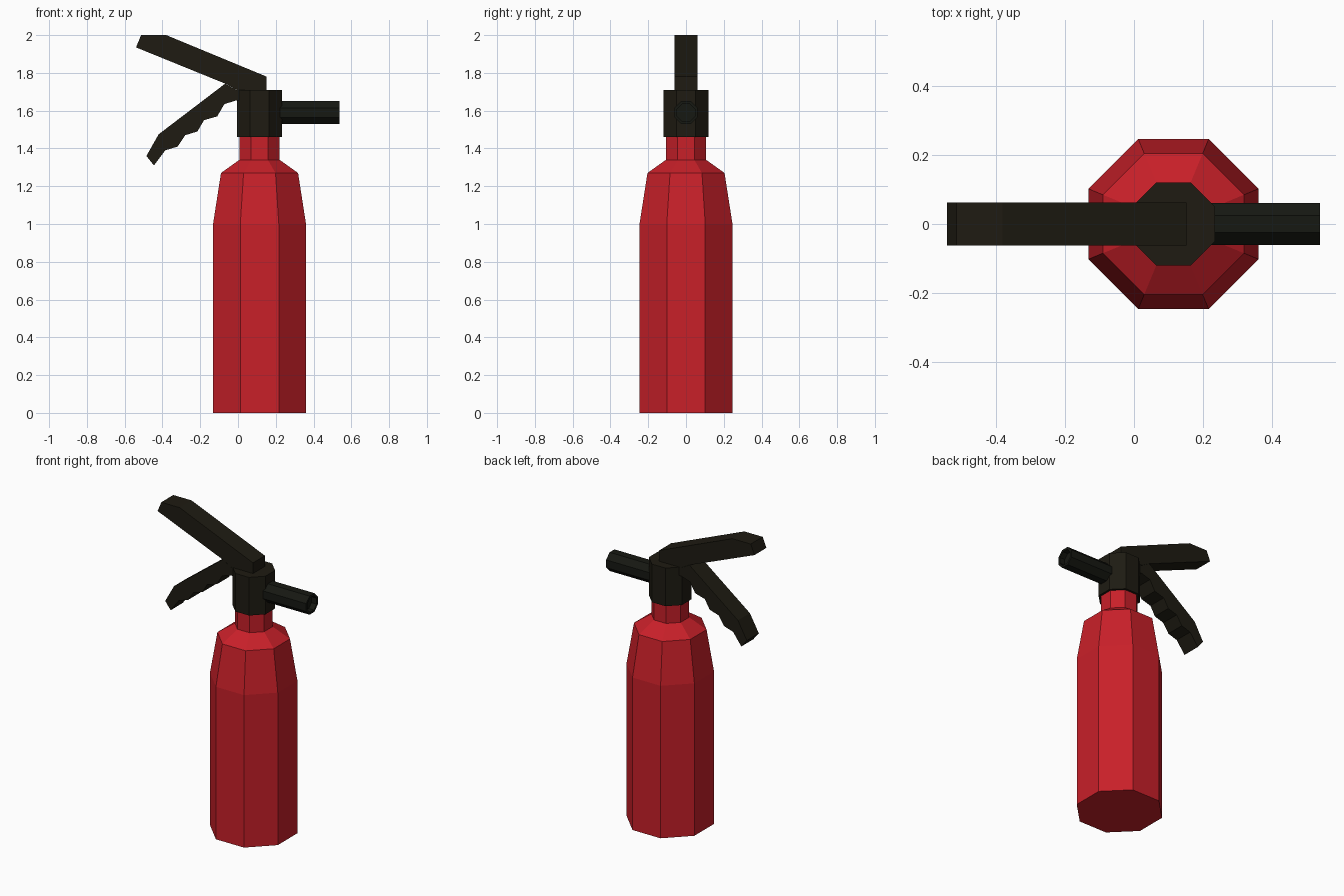
import bpy, bmesh, math
from mathutils import Matrix

if "Cube" in bpy.data.objects:
    bpy.data.objects.remove(bpy.data.objects["Cube"])

CX = 0.114  # bottle axis


def material(name, rgb):
    m = bpy.data.materials.new(name)
    m.diffuse_color = (*rgb, 1)
    m.use_nodes = True
    m.node_tree.nodes["Principled BSDF"].inputs["Base Color"].default_value = m.diffuse_color
    return m


red = material("red_paint", (0.58, 0.014, 0.022))
dark = material("dark_plastic", (0.013, 0.011, 0.006))
black = material("black_rubber", (0.008, 0.009, 0.006))


def add_object(name, bm, mat):
    bmesh.ops.recalc_face_normals(bm, faces=bm.faces)
    me = bpy.data.meshes.new(name)
    bm.to_mesh(me)
    bm.free()
    me.materials.append(mat)
    ob = bpy.data.objects.new(name, me)
    bpy.context.collection.objects.link(ob)
    return ob


def octagon_lathe(name, profile, mat, matrix):
    """Stack octagonal rings; profile is (flat-to-centre distance, height)."""
    bm = bmesh.new()
    rings = []
    for apothem, h in profile:
        r = apothem / math.cos(math.pi / 8)
        angles = [(i + 0.5) * math.pi / 4 for i in range(8)]
        rings.append([bm.verts.new((r * math.cos(a), r * math.sin(a), h)) for a in angles])
    for lo, hi in zip(rings, rings[1:]):
        for i in range(8):
            j = (i + 1) % 8
            bm.faces.new((lo[i], lo[j], hi[j], hi[i]))
    bm.faces.new(rings[0])
    bm.faces.new(rings[-1])
    bm.transform(matrix)
    return add_object(name, bm, mat)


def side_plate(name, outline, half_width, mat):
    """Extrude an x-z outline symmetrically along y."""
    bm = bmesh.new()
    face = bm.faces.new([bm.verts.new((x, -half_width, z)) for x, z in outline])
    ext = bmesh.ops.extrude_face_region(bm, geom=[face])
    moved = [g for g in ext["geom"] if isinstance(g, bmesh.types.BMVert)]
    bmesh.ops.translate(bm, verts=moved, vec=(0, 2 * half_width, 0))
    return add_object(name, bm, mat)


# Bottle with shoulder and neck
axis = Matrix.Translation((CX, 0, 0))
octagon_lathe("bottle", [(0.246, 0), (0.246, 1.0), (0.204, 1.27), (0.106, 1.34), (0.106, 1.46)], red, axis)

# Valve head
octagon_lathe("valve_head", [(0.12, 1.46), (0.12, 1.71)], dark, axis)

# Nozzle pointing to +x with a shallow recessed mouth
nozzle_axis = Matrix.Translation((0.2, 0, 1.59)) @ Matrix.Rotation(math.pi / 2, 4, 'Y')
octagon_lathe("nozzle", [(0.061, 0), (0.061, 0.337), (0.047, 0.337), (0.047, 0.30)], black, nozzle_axis)

# Upper lever
side_plate("upper_lever", [
    (0.152, 1.71), (0.152, 1.78), (-0.38, 2.0), (-0.513, 2.0),
    (-0.54, 1.935), (-0.065, 1.742), (-0.007, 1.71)], 0.062, dark)

# Lower grip with finger notches
side_plate("lower_grip", [
    (0.02, 1.709), (-0.007, 1.709), (-0.068, 1.743), (-0.42, 1.475), (-0.485, 1.36),
    (-0.445, 1.31), (-0.385, 1.39), (-0.32, 1.41), (-0.28, 1.47), (-0.215, 1.49),
    (-0.18, 1.55), (-0.11, 1.57), (-0.072, 1.635), (-0.007, 1.655), (0.02, 1.655)], 0.062, dark)
